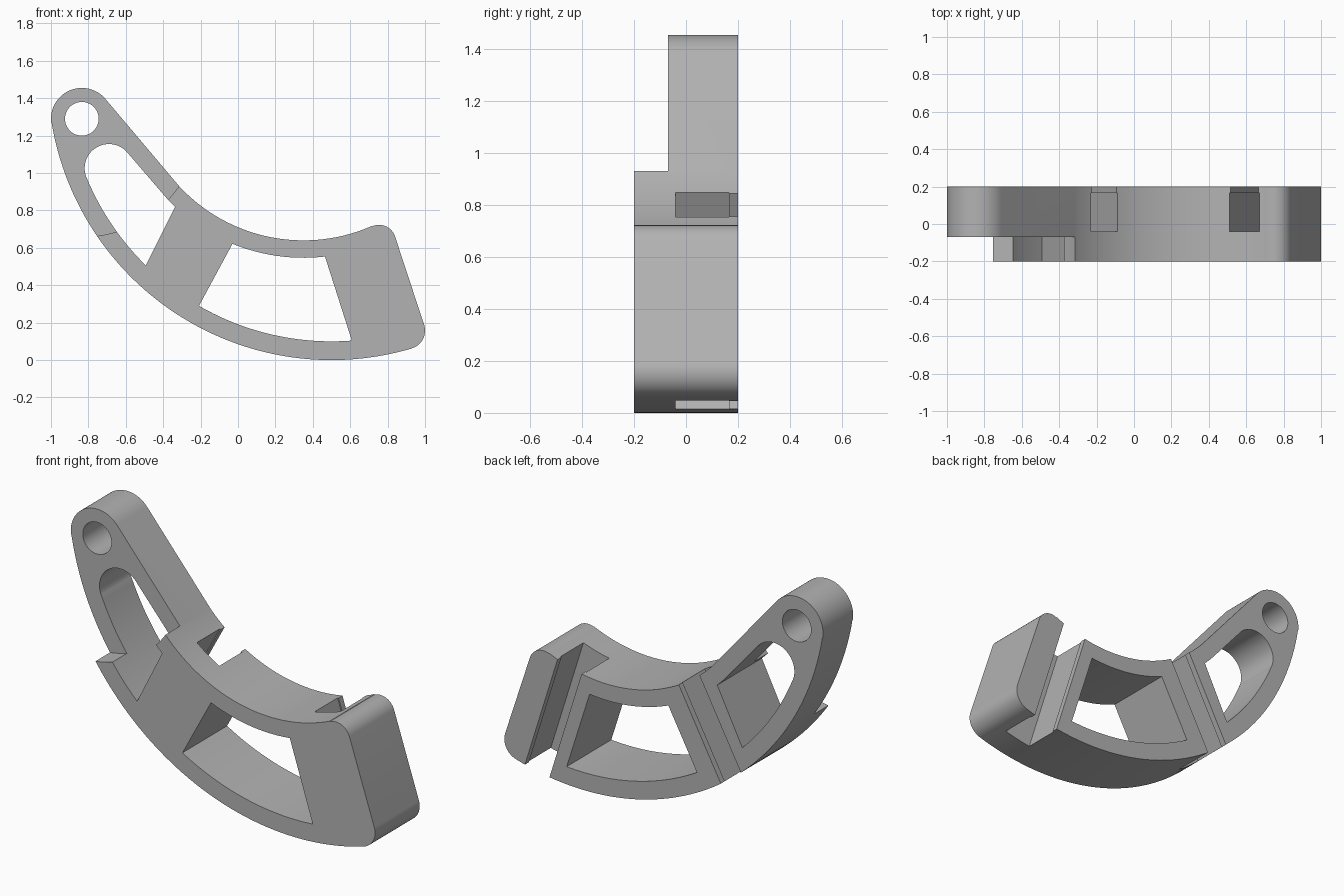
import bpy, bmesh
from math import cos, sin, radians, hypot

if "Cube" in bpy.data.objects:
    bpy.data.objects.remove(bpy.data.objects["Cube"], do_unlink=True)

# Centres shared by the body outline and its openings
R_OUT, R_IN = 1.517, 0.907
OUTER, INNER, EYE = (0.5, R_OUT), (0.35, 1.547), (-0.835, 1.29)
STEP_Y, BACK, FRONT = -0.07, 0.2, -0.2


def arc(c, r, a, b, n):
    """Points on an arc in the XZ plane, from a to b degrees."""
    angles = [radians(a + (b - a) * i / n) for i in range(n + 1)]
    return [(c[0] + r * cos(t), c[1] + r * sin(t)) for t in angles]


def prism(name, pts, y0, y1):
    """Extrude an XZ outline from y0 to y1."""
    bm = bmesh.new()
    face = bm.faces.new([bm.verts.new((x, y0, z)) for x, z in pts])
    ext = bmesh.ops.extrude_face_region(bm, geom=[face])
    verts = [g for g in ext["geom"] if isinstance(g, bmesh.types.BMVert)]
    bmesh.ops.translate(bm, verts=verts, vec=(0, y1 - y0, 0))
    bmesh.ops.recalc_face_normals(bm, faces=bm.faces)
    mesh = bpy.data.meshes.new(name)
    bm.to_mesh(mesh)
    bm.free()
    ob = bpy.data.objects.new(name, mesh)
    bpy.context.collection.objects.link(ob)
    return ob


def strip(p, d, half, before, after):
    """Straight band around the line through p along d."""
    k = hypot(*d)
    dx, dz = d[0] / k, d[1] / k
    return [(p[0] + dx * t - dz * s, p[1] + dz * t + dx * s)
            for t, s in ((-before, -half), (after, -half), (after, half), (-before, half))]


# Curved arm: outer arc, two rounded end corners, inner arc, round eye end
outline = (arc(OUTER, R_OUT, 189.5, 286.5, 64)
           + arc((0.9, 0.158), 0.1, -73, 17.6, 16)
           + arc((0.754, 0.633), 0.09, 17.6, 113.8, 16)
           + arc(INNER, R_IN, -66.2, -137.1, 48)
           + arc(EYE, 0.165, 40, 188, 32))
body = prism("curved_arm", outline, FRONT, BACK)

# Openings through the full depth
slot = (arc((-0.69, 1.025), 0.13, 40, 201, 28)
        + arc(OUTER, 1.417, 202.5, 225.5, 20)
        + arc(INNER, 1.0, 226.7, 222.9, 4))
window = (arc(OUTER, 1.417, 240, 274.4, 28)
          + arc(INNER, 1.0, 276.6, 247.7, 24))
cutters = [
    prism("eye_hole_cutter", arc(EYE, 0.09, 0, 354, 59), -0.3, 0.3),
    prism("slot_cutter", slot, -0.3, 0.3),
    prism("window_cutter", window, -0.3, 0.3),
    # Round clearance step in front of the eye end
    prism("clearance_cutter", arc(EYE, 0.632, 0, 357, 119), -0.3, STEP_Y),
]

# Back grooves, slightly narrower at the mouth
for label, p, d in (("middle", (-0.16, 0.8), (-0.474, -0.88)),
                    ("end", (0.59, 0.678), (0.3, -0.954))):
    for part, half, y0, y1 in (("groove", 0.084, -0.04, 0.165),
                               ("mouth", 0.078, 0.15, 0.3)):
        cutters.append(prism(f"{label}_{part}_cutter", strip(p, d, half, 0.25, 0.95), y0, y1))

# Cut everything out and keep the finished mesh
for cutter in cutters:
    cutter.hide_render = True
    mod = body.modifiers.new(cutter.name, "BOOLEAN")
    mod.operation, mod.solver, mod.object = "DIFFERENCE", "EXACT", cutter
bpy.context.view_layer.update()
graph = bpy.context.evaluated_depsgraph_get()
finished = bpy.data.meshes.new_from_object(body.evaluated_get(graph))
body.modifiers.clear()
body.data = finished
for cutter in cutters:
    bpy.data.objects.remove(cutter, do_unlink=True)

# Plain grey finish
grey = bpy.data.materials.new("plain_grey")
grey.use_nodes = True
colour = (0.45, 0.45, 0.45, 1)
grey.diffuse_color = colour
grey.node_tree.nodes["Principled BSDF"].inputs["Base Color"].default_value = colour
body.data.materials.clear()
body.data.materials.append(grey)

bpy.ops.object.select_all(action="DESELECT")
body.select_set(True)
bpy.context.view_layer.objects.active = body
bpy.ops.object.shade_smooth_by_angle(angle=radians(25))
